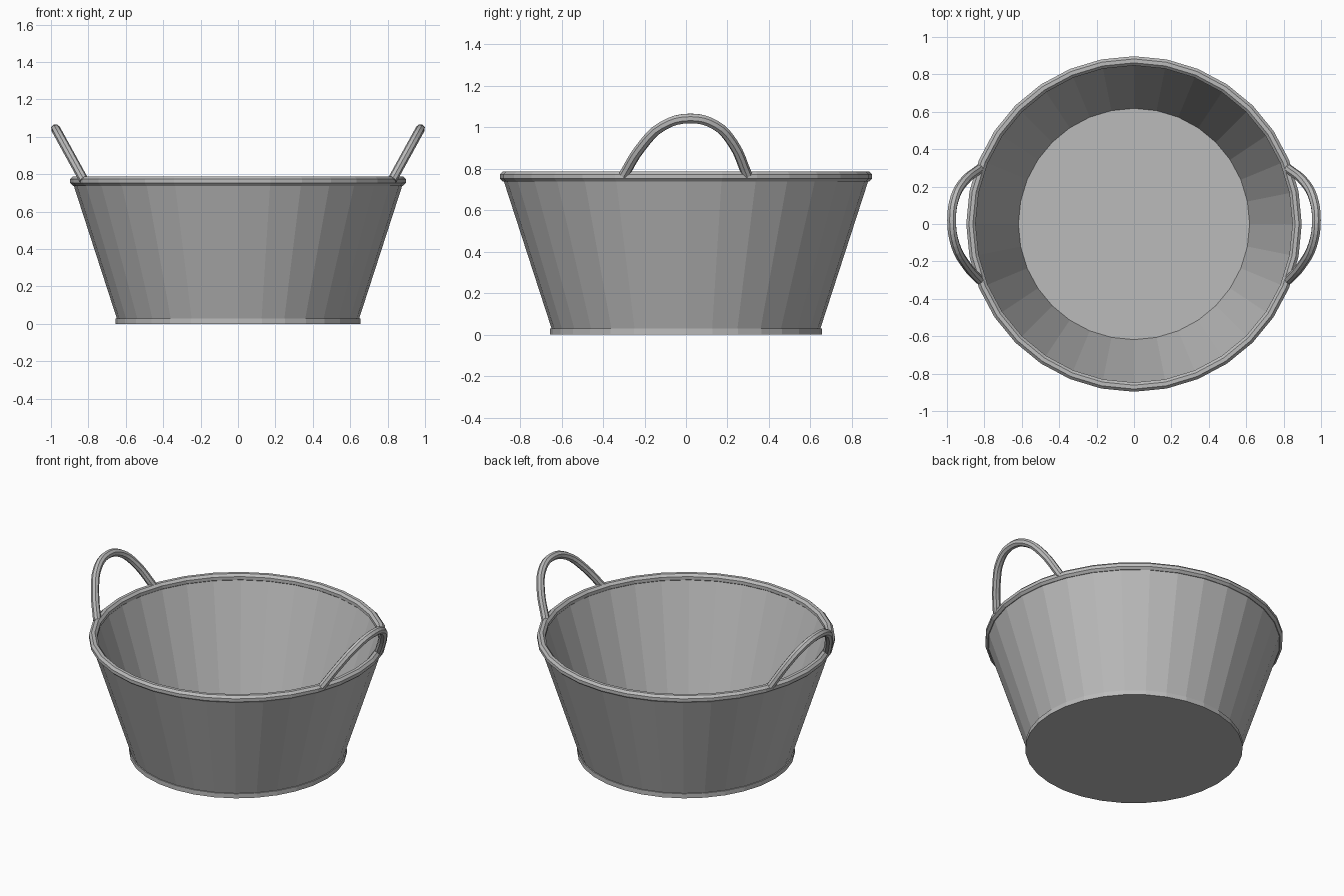
import bpy, bmesh, math
from mathutils import Vector

if "Cube" in bpy.data.objects:
    bpy.data.objects.remove(bpy.data.objects["Cube"])

SIDES = 32

# One plain metal colour
metal = bpy.data.materials.new("galvanised grey")
metal.use_nodes = True
grey = (0.5, 0.5, 0.5, 1)
metal.diffuse_color = grey
metal.node_tree.nodes["Principled BSDF"].inputs["Base Color"].default_value = grey


def lathe(name, profile, closed=False):
    """Spin a (radius, height) profile around z; radius 0 ends become fans."""
    bm = bmesh.new()
    verts = [bm.verts.new((r, 0, z)) for r, z in profile]
    pairs = list(zip(verts, verts[1:]))
    if closed:
        pairs.append((verts[-1], verts[0]))
    edges = [bm.edges.new(p) for p in pairs]
    bmesh.ops.spin(bm, geom=verts + edges, cent=(0, 0, 0), axis=(0, 0, 1),
                   angle=math.tau, steps=SIDES, use_duplicate=False)
    bmesh.ops.remove_doubles(bm, verts=bm.verts, dist=0.0005)
    bmesh.ops.recalc_face_normals(bm, faces=bm.faces)
    mesh = bpy.data.meshes.new(name)
    bm.to_mesh(mesh)
    bm.free()
    mesh.materials.append(metal)
    obj = bpy.data.objects.new(name, mesh)
    bpy.context.collection.objects.link(obj)
    return obj


# Flaring tub wall with thickness
lathe("tub_wall", [(0.645, 0.02), (0.885, 0.76), (0.855, 0.76), (0.615, 0.02)], closed=True)

# Base disc, slightly wider than the foot of the wall
lathe("base", [(0, 0), (0.655, 0), (0.655, 0.03), (0, 0.03)])

# Rolled rim
lathe("rim", [(0.872 + 0.027 * math.cos(math.tau * (i + 0.5) / 8),
               0.763 + 0.027 * math.sin(math.tau * (i + 0.5) / 8)) for i in range(8)],
      closed=True)


# Bent tube handles, leaning outwards
ARCH = [(-0.30, 0.77), (-0.22, 0.90), (-0.11, 1.008), (0.02, 1.043),
        (0.14, 1.012), (0.225, 0.925), (0.295, 0.77)]


def handle(name, side):
    curve = bpy.data.curves.new(name, "CURVE")
    curve.dimensions = "3D"
    curve.bevel_depth = 0.025
    curve.bevel_resolution = 2
    curve.use_fill_caps = True
    curve.resolution_u = 4
    spline = curve.splines.new("BEZIER")
    spline.bezier_points.add(len(ARCH) - 1)
    for point, (y, z) in zip(spline.bezier_points, ARCH):
        point.co = Vector((side * (0.825 + (z - 0.77) * 0.55), y, z))
        point.handle_left_type = point.handle_right_type = "AUTO"
    source = bpy.data.objects.new(name + "_path", curve)
    bpy.context.collection.objects.link(source)
    bpy.context.view_layer.update()
    mesh = bpy.data.meshes.new_from_object(source.evaluated_get(
        bpy.context.evaluated_depsgraph_get()))
    bpy.data.objects.remove(source)
    mesh.materials.clear()
    mesh.materials.append(metal)
    mesh.polygons.foreach_set("use_smooth", [False] * len(mesh.polygons))
    bpy.context.collection.objects.link(bpy.data.objects.new(name, mesh))


handle("left_handle", 1)
handle("right_handle", -1)
